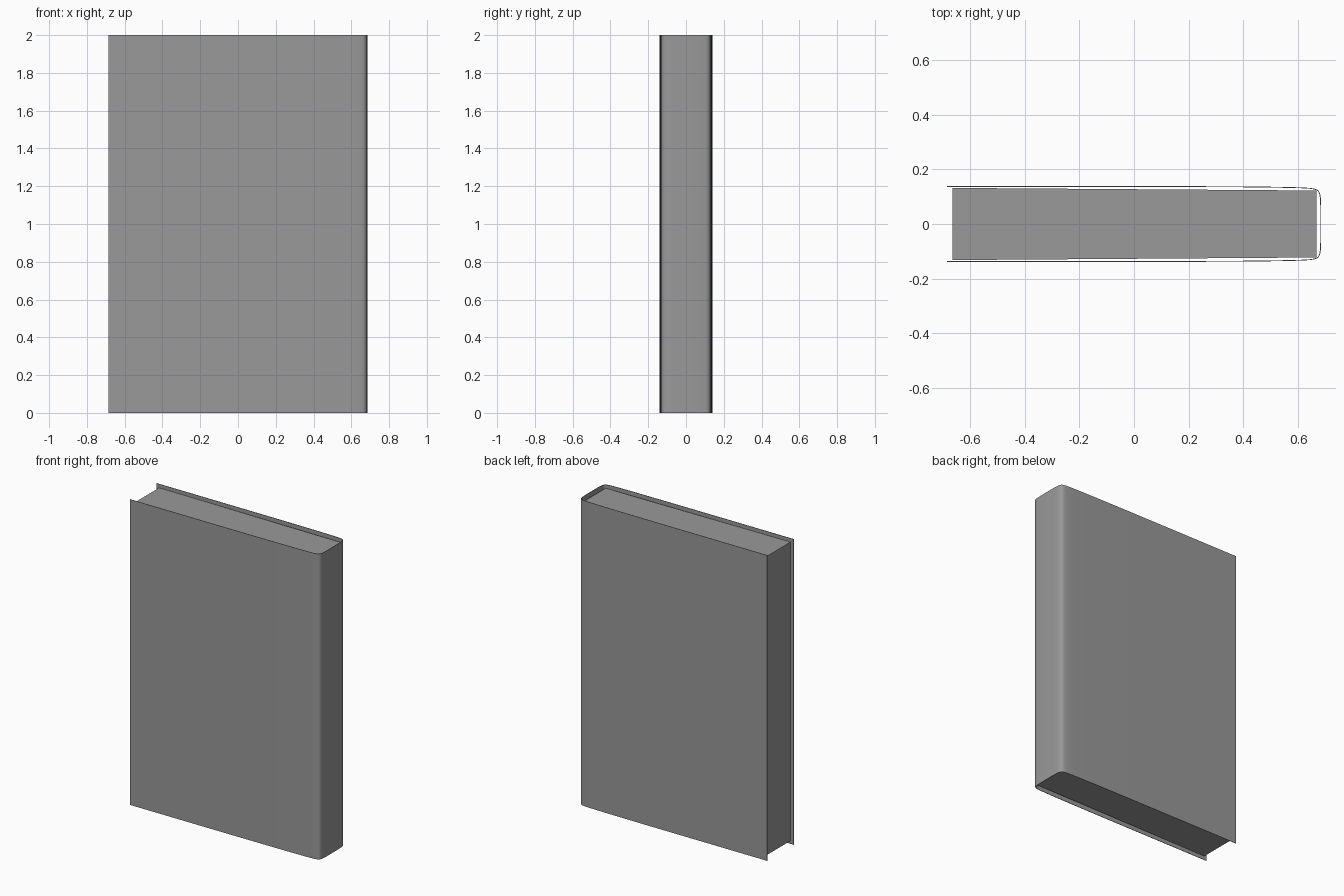
import bpy, bmesh

if "Cube" in bpy.data.objects:
    bpy.data.objects.remove(bpy.data.objects["Cube"])

grey = bpy.data.materials.new("dark_grey")
grey.diffuse_color = (0.32, 0.32, 0.32, 1.0)
grey.use_nodes = True
grey.node_tree.nodes["Principled BSDF"].inputs["Base Color"].default_value = grey.diffuse_color


def extrude_profile(name, points, z0, z1, closed):
    """Vertical extrusion of an outline; closed outlines get caps."""
    bm = bmesh.new()
    low = [bm.verts.new((x, y, z0)) for x, y in points]
    high = [bm.verts.new((x, y, z1)) for x, y in points]
    n = len(points)
    for i in range(n if closed else n - 1):
        j = (i + 1) % n
        bm.faces.new((low[i], low[j], high[j], high[i]))
    if closed:
        bm.faces.new(low[::-1])
        bm.faces.new(high)
    mesh = bpy.data.meshes.new(name)
    bm.to_mesh(mesh)
    bm.free()
    mesh.materials.append(grey)
    obj = bpy.data.objects.new(name, mesh)
    bpy.context.collection.objects.link(obj)
    return obj


# Cover: one thin board wrapped around the spine, mirrored front to back
half = [(-0.685, 0.139), (-0.2, 0.139), (0.15, 0.1387), (0.4, 0.1375),
        (0.53, 0.136), (0.61, 0.134), (0.645, 0.132), (0.66, 0.1295),
        (0.67, 0.126), (0.677, 0.12), (0.681, 0.111), (0.6835, 0.096),
        (0.685, 0.06)]
front = [(x, -y) for x, y in half]
cover = extrude_profile("cover", front + half[::-1], 0.0, 2.0, False)
bpy.context.view_layer.objects.active = cover
cover.select_set(True)
board = cover.modifiers.new("board", 'SOLIDIFY')
board.thickness = 0.003
board.offset = -1.0
bpy.ops.object.modifier_apply(modifier="board")
bpy.ops.object.shade_smooth_by_angle(angle=0.7)

# Page block: tapers slightly to the spine, recessed inside the cover
extrude_profile("pages", [(-0.664, -0.132), (0.668, -0.1225),
                          (0.668, 0.1225), (-0.664, 0.132)], 0.022, 1.978, True)
